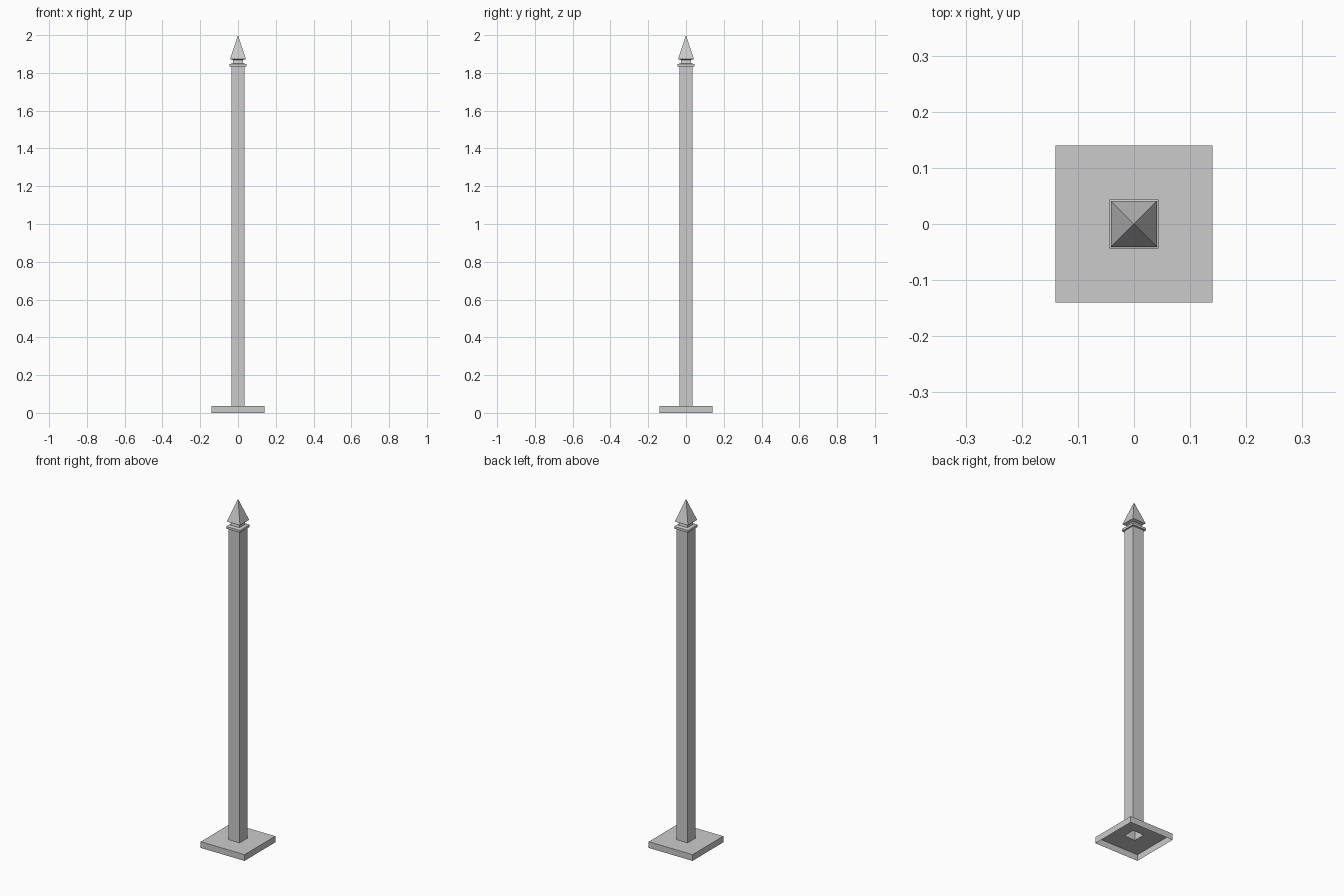
import bpy, bmesh

if "Cube" in bpy.data.objects:
    bpy.data.objects.remove(bpy.data.objects["Cube"])

# One continuous square shell, open underneath: (half width, height) profile
profile = [
    (0.14, 0.0), (0.14, 0.036),                      # foot plate
    (0.035, 0.036), (0.035, 1.833),                  # post
    (0.044, 1.833), (0.044, 1.846),                  # collar
    (0.028, 1.851), (0.025, 1.868),                  # neck
    (0.041, 1.873), (0.041, 1.877),                  # finial base
]


def square(bm, h, z):
    return [bm.verts.new((x * h, y * h, z))
            for x, y in ((-1, -1), (1, -1), (1, 1), (-1, 1))]


bm = bmesh.new()
rings = [square(bm, h, z) for h, z in profile]
for a, b in zip(rings, rings[1:]):
    for i in range(4):
        j = (i + 1) % 4
        bm.faces.new((a[i], a[j], b[j], b[i]))

# Pointed tip
tip = bm.verts.new((0, 0, 2.0))
for i in range(4):
    bm.faces.new((rings[-1][i], rings[-1][(i + 1) % 4], tip))

mesh = bpy.data.meshes.new("fence_post")
bm.to_mesh(mesh)
bm.free()
bpy.context.collection.objects.link(bpy.data.objects.new("fence_post", mesh))
